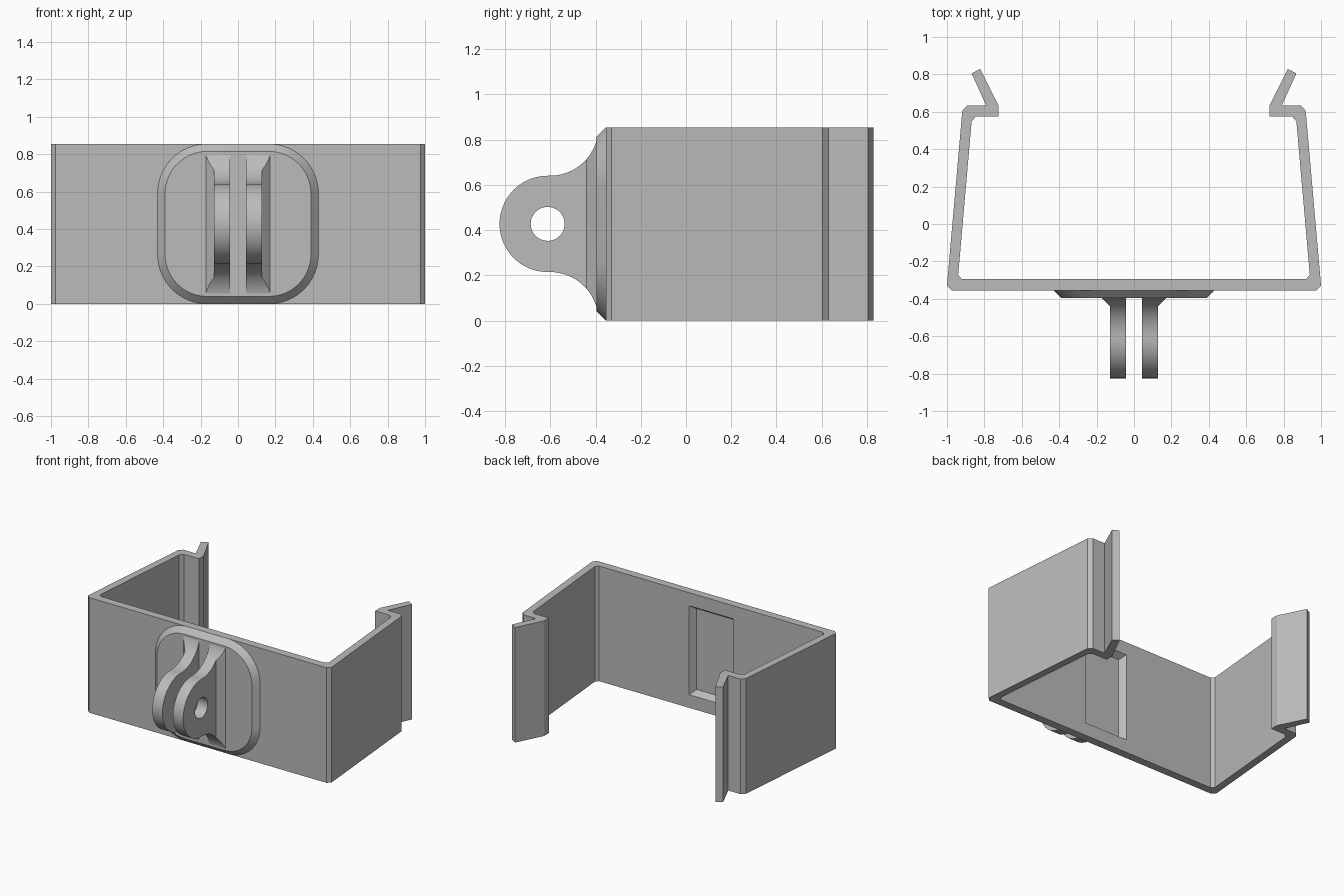
import bpy, bmesh
from math import cos, sin, pi, radians
from mathutils import Vector

if "Cube" in bpy.data.objects:
    bpy.data.objects.remove(bpy.data.objects["Cube"])

HEIGHT = 0.855
MID = HEIGHT / 2
WALL_FRONT, WALL_BACK = -0.355, -0.295
PLATE_FRONT = -0.395

grey = bpy.data.materials.new("plain grey")
grey.use_nodes = True
grey.diffuse_color = (0.5, 0.5, 0.5, 1)
grey.node_tree.nodes["Principled BSDF"].inputs["Base Color"].default_value = (0.5, 0.5, 0.5, 1)


def finish(bm, name, smooth=True):
    """Turn a bmesh, centred on half height, into a finished object."""
    bmesh.ops.recalc_face_normals(bm, faces=bm.faces)
    mesh = bpy.data.meshes.new(name)
    bm.to_mesh(mesh)
    bm.free()
    mesh.materials.append(grey)
    obj = bpy.data.objects.new(name, mesh)
    obj.location.z = MID
    bpy.context.collection.objects.link(obj)
    if smooth:
        bpy.ops.object.select_all(action="DESELECT")
        obj.select_set(True)
        bpy.context.view_layer.objects.active = obj
        bpy.ops.object.shade_smooth_by_angle(angle=radians(30))
    return obj


def arc(cx, cy, r, start, end, n):
    return [(cx + r * cos(radians(start + (end - start) * i / n)),
             cy + r * sin(radians(start + (end - start) * i / n))) for i in range(n + 1)]


def split(bm, faces, co, no):
    geom = set(faces)
    for f in faces:
        geom.update(f.edges)
        geom.update(f.verts)
    bmesh.ops.bisect_plane(bm, geom=list(geom), plane_co=co, plane_no=no, dist=1e-5)


# Clip band: one side of the bent strip, mirrored and extruded upward
side = [(0.975, WALL_FRONT), (1.0, -0.33), (0.918, 0.605), (0.893, 0.633),
        (0.79, 0.633), (0.868, 0.805), (0.822, 0.83), (0.724, 0.633),
        (0.724, 0.575), (0.845, 0.575), (0.868, 0.55), (0.94, -0.272), (0.92, WALL_BACK)]
outline = side + [(-x, y) for x, y in reversed(side)]
bm = bmesh.new()
base = bm.faces.new([bm.verts.new((x, y, -MID)) for x, y in outline])
top = bmesh.ops.extrude_face_region(bm, geom=[base])["geom"]
bmesh.ops.translate(bm, vec=(0, 0, HEIGHT), verts=[v for v in top if isinstance(v, bmesh.types.BMVert)])
bmesh.ops.recalc_face_normals(bm, faces=bm.faces)


def inner_wall():
    return [f for f in bm.faces if all(abs(v.co.y - WALL_BACK) < 1e-4 for v in f.verts)]


# Sloped pocket in the inner face of the front wall
for axis, half in ((Vector((1, 0, 0)), 0.18), (Vector((0, 0, 1)), 0.33)):
    for s in (-1, 1):
        split(bm, inner_wall(), axis * half * s + Vector((0, WALL_BACK, 0)), axis)
pocket = min(inner_wall(), key=lambda f: abs(f.calc_center_median().x) + abs(f.calc_center_median().z))
bmesh.ops.inset_individual(bm, faces=[pocket], thickness=0.042, depth=-0.045)
finish(bm, "clip_band", smooth=False)


# Rounded mounting plate with a chamfered rim
def rounded_loop(bm, half_x, half_z, r, y):
    pts = []
    for i, (sx, sz) in enumerate(((1, 1), (-1, 1), (-1, -1), (1, -1))):
        pts += arc(sx * (half_x - r), sz * (half_z - r), r, 90 * i, 90 * i + 90, 16)
    return [bm.verts.new((x, y, z)) for x, z in pts]


bm = bmesh.new()
back = rounded_loop(bm, 0.43, MID, 0.265, WALL_FRONT)
front = rounded_loop(bm, 0.39, MID - 0.04, 0.225, PLATE_FRONT)
bm.faces.new(back)
bm.faces.new(front)
for i in range(len(back)):
    j = (i + 1) % len(back)
    bm.faces.new((back[i], back[j], front[j], front[i]))
finish(bm, "mounting_plate")

# Mount fins: upper half of one fin, flared at its root, mirrored to make both
ROOT, FLARE = -0.385, -0.44
EYE = -0.612
profile = [(ROOT, 0)] + arc(EYE, 0, 0.075, 0, 180, 24)
profile += arc(EYE, 0, 0.213, 180, 90, 20)
profile += arc(-0.602, MID, MID - 0.213, -90, -11, 18) + [(ROOT, MID - 0.04)]
bm = bmesh.new()
half = bm.faces.new([bm.verts.new((0.043, y, z)) for y, z in profile])
split(bm, [half], (0, FLARE, 0), (0, 1, 0))
outer = bmesh.ops.extrude_face_region(bm, geom=list(bm.faces))["geom"]
for v in outer:
    if isinstance(v, bmesh.types.BMVert):
        v.co.x = 0.127 + max(0, v.co.y - FLARE)
seam = [f for f in bm.faces if all(abs(v.co.z) < 1e-5 for v in f.verts)]
bmesh.ops.delete(bm, geom=seam, context="FACES_ONLY")
bmesh.ops.recalc_face_normals(bm, faces=bm.faces)
fins = finish(bm, "mount_fins")
mirror = fins.modifiers.new("both fins", "MIRROR")
mirror.use_axis = (True, False, True)
